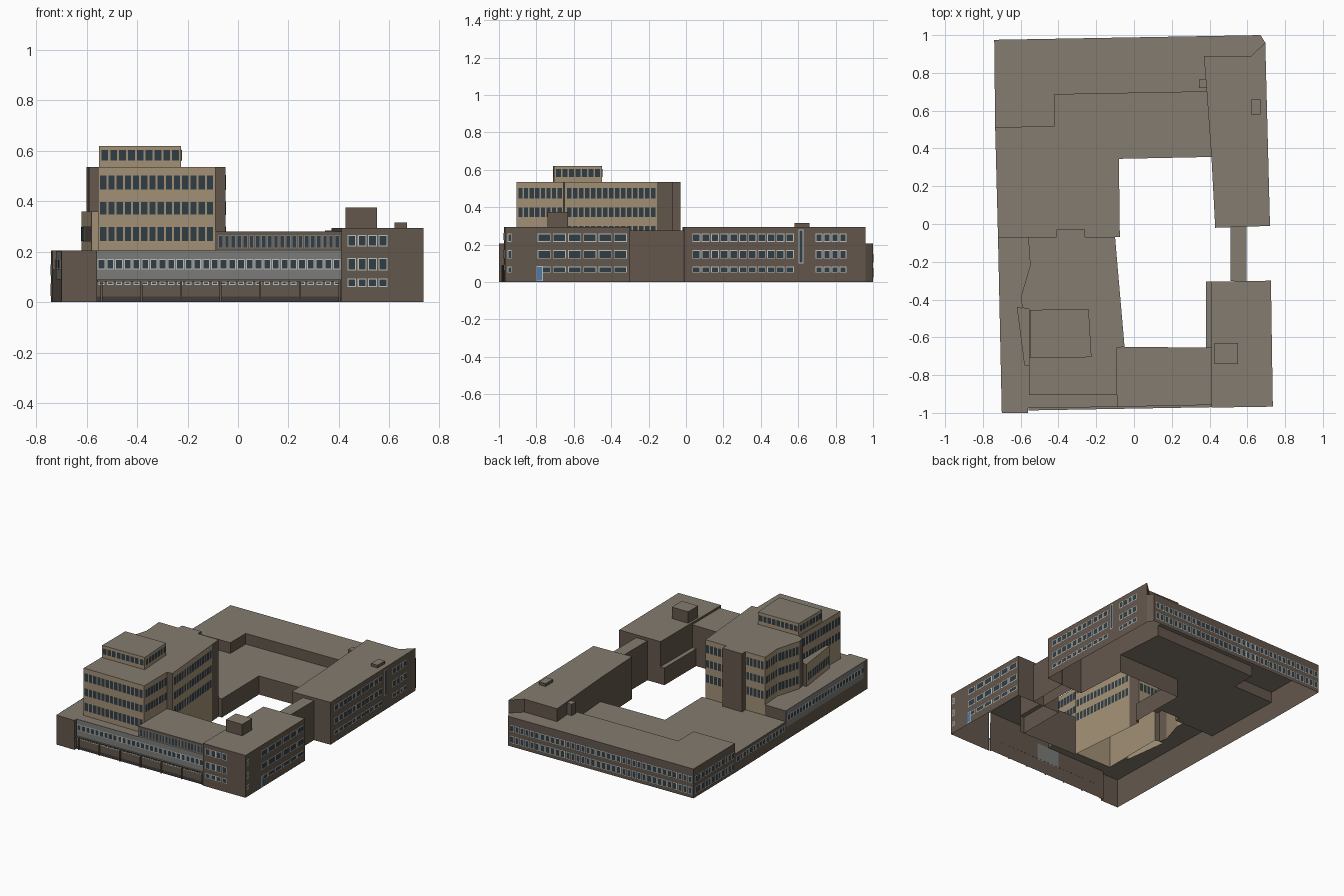
import bpy
from mathutils import Vector


def material(name, rgb):
    m = bpy.data.materials.new(name)
    m.diffuse_color = (*rgb, 1)
    return m


BROWN = material("brown_brick", (0.125, 0.095, 0.072))
ROOF = material("roof", (0.23, 0.2, 0.16))
TAN = material("tan_panel", (0.36, 0.28, 0.18))
GREY = material("grey_panel", (0.2, 0.2, 0.19))
GLASS = material("glass", (0.03, 0.047, 0.06))
FRAME = material("window_frame", (0.5, 0.52, 0.5))
DARK = material("dark_steel", (0.05, 0.045, 0.04))
BLUE = material("blue_door", (0.08, 0.2, 0.4))


def make(name, verts, faces, mats, ids):
    me = bpy.data.meshes.new(name)
    me.from_pydata(verts, [], faces)
    for m in mats:
        me.materials.append(m)
    me.polygons.foreach_set("material_index", ids)
    me.update()
    ob = bpy.data.objects.new(name, me)
    bpy.context.collection.objects.link(ob)
    return ob


def block(name, top, pts):
    """Roofed, floorless volume. Each point is x, y, base of the wall that
    starts there (None = shared edge, no wall) and optional tan flag."""
    n = len(pts)
    verts = [(p[0], p[1], top) for p in pts]
    faces, ids = [tuple(range(n))], [0]
    for i, p in enumerate(pts):
        if p[2] is None:
            continue
        j, k = (i + 1) % n, len(verts)
        verts += [(p[0], p[1], p[2]), (pts[j][0], pts[j][1], p[2])]
        faces.append((k, k + 1, j, i))
        ids.append(2 if len(p) > 3 else 1)
    return make(name, verts, faces, [ROOF, BROWN, TAN], ids)


def box(name, x0, x1, y0, y1, z0, z1):
    return block(name, z1, [(x0, y0, z0), (x1, y0, z0), (x1, y1, z0), (x0, y1, z0)])


def panes(name, p0, p1, rows, n, fill=0.85, glass=GLASS, frame=FRAME, off=0.002, rim=0.004):
    """Rows of n framed panes on the wall from p0 to p1 (outside on the right)."""
    a, b = Vector((*p0, 0)), Vector((*p1, 0))
    d = (b - a).normalized()
    out = Vector((d.y, -d.x, 0))
    step = (b - a).length / n
    verts, faces, ids = [], [], []
    for z0, z1 in rows:
        for i in range(n):
            s = (i + 0.5) * step
            h = step * fill / 2
            for r, o, mi in ((0, off, 1), (rim, off + 0.001, 0)):
                if r and (h < r * 1.3 or z1 - z0 < r * 2.5):
                    r = min(h, z1 - z0) * 0.2
                u, v, k = a + d * (s - h + r) + out * o, a + d * (s + h - r) + out * o, len(verts)
                verts += [(u.x, u.y, z0 + r), (v.x, v.y, z0 + r), (v.x, v.y, z1 - r), (u.x, u.y, z1 - r)]
                faces.append((k, k + 1, k + 2, k + 3))
                ids.append(mi)
    return make(name, verts, faces, [glass, frame], ids)


# Low north range, lower middle roof and south-west podium
block("north_range", 0.205, [
    (-0.735, 0.51, 0.13), (-0.42, 0.515, 0.13), (-0.42, 0.685, 0.13), (0.385, 0.70, None),
    (0.37, 0.89, None), (0.62, 0.89, None), (0.695, 0.96, 0), (0.67, 1.0, 0), (-0.74, 0.975, 0)])
block("middle_range", 0.13, [
    (-0.72, -0.07, None), (-0.56, -0.07, None), (-0.41, -0.07, None), (-0.41, -0.03, None),
    (-0.26, -0.03, None), (-0.26, -0.07, None), (-0.10, -0.07, 0), (-0.075, -0.07, 0),
    (-0.08, 0.345, 0), (0.41, 0.355, None), (0.385, 0.70, None), (-0.42, 0.685, None),
    (-0.42, 0.515, None), (-0.735, 0.51, 0)])
block("southwest_podium", 0.205, [
    (-0.70, -1.0, 0), (-0.56, -1.0, 0), (-0.56, -0.975, 0), (-0.09, -0.968, None),
    (-0.09, -0.905, None), (-0.555, -0.905, None), (-0.555, -0.75, None), (-0.58, -0.75, None),
    (-0.62, -0.44, None), (-0.59, -0.445, None), (-0.60, -0.39, None), (-0.55, -0.22, None),
    (-0.56, -0.07, 0.13), (-0.72, -0.07, 0)])

# South wing, east blocks, low ledge and the link between the east blocks
block("south_wing", 0.28, [
    (-0.09, -0.968, 0), (0.41, -0.958, None), (0.41, -0.655, 0), (-0.05, -0.65, None),
    (-0.09, -0.655, None), (-0.09, -0.905, 0.205)])
block("southeast_block", 0.295, [
    (0.41, -0.972, 0), (0.735, -0.967, 0), (0.725, -0.30, 0), (0.41, -0.305, 0.12),
    (0.41, -0.655, 0.28)])
block("courtyard_ledge", 0.12, [
    (0.38, -0.655, None), (0.41, -0.655, None), (0.41, -0.305, 0), (0.38, -0.305, 0)])
block("northeast_block", 0.295, [
    (0.43, -0.02, 0), (0.72, -0.01, 0), (0.695, 0.96, 0.205), (0.62, 0.89, 0.205),
    (0.37, 0.89, 0.205), (0.385, 0.70, 0.13), (0.41, 0.355, 0)])
block("link", 0.275, [
    (0.51, -0.302, None), (0.595, -0.302, 0), (0.595, -0.013, None), (0.51, -0.016, 0)])

# Office tower with its stair shaft, terrace and penthouse
block("tower", 0.535, [
    (-0.555, -0.905, 0.205, 1), (-0.09, -0.905, 0.28, 1), (-0.09, -0.655, 0.28),
    (-0.05, -0.65, 0, 1), (-0.093, -0.155, 0), (-0.10, -0.07, 0.13, 1), (-0.26, -0.07, 0.13),
    (-0.26, -0.03, 0.13), (-0.41, -0.03, 0.13), (-0.41, -0.07, 0.13, 1), (-0.56, -0.07, 0.205, 1),
    (-0.55, -0.22, 0.205, 1), (-0.60, -0.39, 0.205), (-0.59, -0.445, 0.36), (-0.555, -0.45, 0.205, 1)])
block("tower_terrace", 0.36, [
    (-0.555, -0.45, 0.205), (-0.62, -0.44, 0.205, 1), (-0.58, -0.75, 0.205, 1), (-0.555, -0.75, None)])
block("penthouse", 0.62, [
    (-0.55, -0.71, 0.535, 1), (-0.225, -0.705, 0.535, 1), (-0.24, -0.45, 0.535, 1), (-0.55, -0.455, 0.535, 1)])

# Rooftop plant
box("plant_room", 0.425, 0.55, -0.74, -0.63, 0.295, 0.375)
box("roof_hatch", 0.62, 0.67, 0.58, 0.66, 0.295, 0.315)
box("roof_vent", 0.345, 0.385, 0.72, 0.765, 0.205, 0.285)

# Tower glazing
floors = [(0.24, 0.30), (0.345, 0.40), (0.445, 0.505)]
for name, p, q, n, rows in (
        ("south", (-0.55, -0.905), (-0.095, -0.905), 14, floors),
        ("east_front", (-0.09, -0.90), (-0.09, -0.66), 8, floors[1:]),
        ("east_rear", (-0.05, -0.64), (-0.092, -0.16), 15, floors),
        ("north_left", (-0.105, -0.07), (-0.255, -0.07), 5, floors),
        ("north_right", (-0.415, -0.07), (-0.555, -0.07), 5, floors),
        ("west_rear", (-0.56, -0.075), (-0.55, -0.215), 5, floors),
        ("west_bend", (-0.551, -0.225), (-0.599, -0.385), 6, floors),
        ("west_front", (-0.555, -0.455), (-0.555, -0.90), 14, floors[1:]),
        ("terrace", (-0.619, -0.45), (-0.581, -0.745), 10, floors[:1]),
        ("penthouse_south", (-0.545, -0.71), (-0.23, -0.705), 9, [(0.56, 0.605)]),
        ("penthouse_east", (-0.225, -0.70), (-0.24, -0.455), 7, [(0.56, 0.605)]),
        ("penthouse_north", (-0.245, -0.45), (-0.545, -0.455), 9, [(0.56, 0.605)]),
        ("penthouse_west", (-0.55, -0.46), (-0.55, -0.705), 7, [(0.56, 0.605)])):
    panes("tower_windows_" + name, p, q, rows, n, 0.88, frame=TAN, rim=0.002)

# South front: grey spandrels, ribbon windows, canopy beam and posts
S0, S1 = (-0.558, -0.975), (0.409, -0.958)
panes("spandrel_panel", S0, S1, [(0.085, 0.204)], 1, 1, GREY, GREY, off=0.001, rim=0)
panes("south_ribbon_windows", S0, S1, [(0.13, 0.172)], 28, 0.88, off=0.003)
panes("south_low_windows", S0, S1, [(0.068, 0.083)], 28, 0.7, off=0.003)
panes("south_base_strip", S0, S1, [(0.0, 0.022)], 1, 1, DARK, DARK, rim=0)
panes("south_wing_windows", (-0.08, -0.968), (0.405, -0.958), [(0.213, 0.267)], 20, 0.88, frame=GREY)
for i in range(7):
    x = -0.54 + i * 0.157
    y = -0.978 + (x + 0.56) * 0.0175
    box("canopy_post", x - 0.004, x + 0.004, y - 0.008, y, 0, 0.085)
block("canopy_beam", 0.09, [(-0.558, -0.987, 0.083), (0.409, -0.97, 0.083),
                            (0.409, -0.958, None), (-0.558, -0.975, None)])

# East blocks glazing
three = [(0.05, 0.082), (0.125, 0.17), (0.215, 0.258)]
panes("southeast_front_windows", (0.43, -0.9717), (0.595, -0.969), [(0.06, 0.095), (0.125, 0.175), (0.22, 0.267)], 4)


def east_x(y):
    return 0.735 - (y + 0.967) * 0.01 / 0.667 if y < -0.2 else 0.72 - (y + 0.01) * 0.025 / 0.97


for name, y0, y1, n, rows in (
        ("southeast", -0.80, -0.31, 6, three),
        ("southeast_small", -0.955, -0.93, 1, three),
        ("northeast", 0.03, 0.58, 11, three),
        ("northeast_tall", 0.60, 0.63, 1, [(0.1, 0.28)]),
        ("northeast_end", 0.69, 0.86, 4, three)):
    panes(name + "_east_windows", (east_x(y0), y0), (east_x(y1), y1), rows, n)
panes("east_door", (east_x(-0.8), -0.8), (east_x(-0.765), -0.765), [(0.005, 0.085)], 1, 1, BLUE, off=0.004)

# North and west fronts
panes("north_windows", (0.66, 1.0), (-0.735, 0.975), [(0.025, 0.075), (0.105, 0.15)], 36, 0.8)
panes("northwest_windows", (-0.74, 0.965), (-0.735, 0.52), [(0.025, 0.075), (0.105, 0.15)], 12, 0.8)
panes("west_middle_windows", (-0.735, 0.50), (-0.72, -0.06), [(0.07, 0.11)], 15, 0.8)
panes("west_spandrel", (-0.72, -0.075), (-0.701, -0.95), [(0.09, 0.204)], 1, 1, GREY, GREY, off=0.001, rim=0)
panes("west_ribbon_windows", (-0.72, -0.08), (-0.701, -0.95), [(0.13, 0.172)], 25, 0.88, off=0.003)
